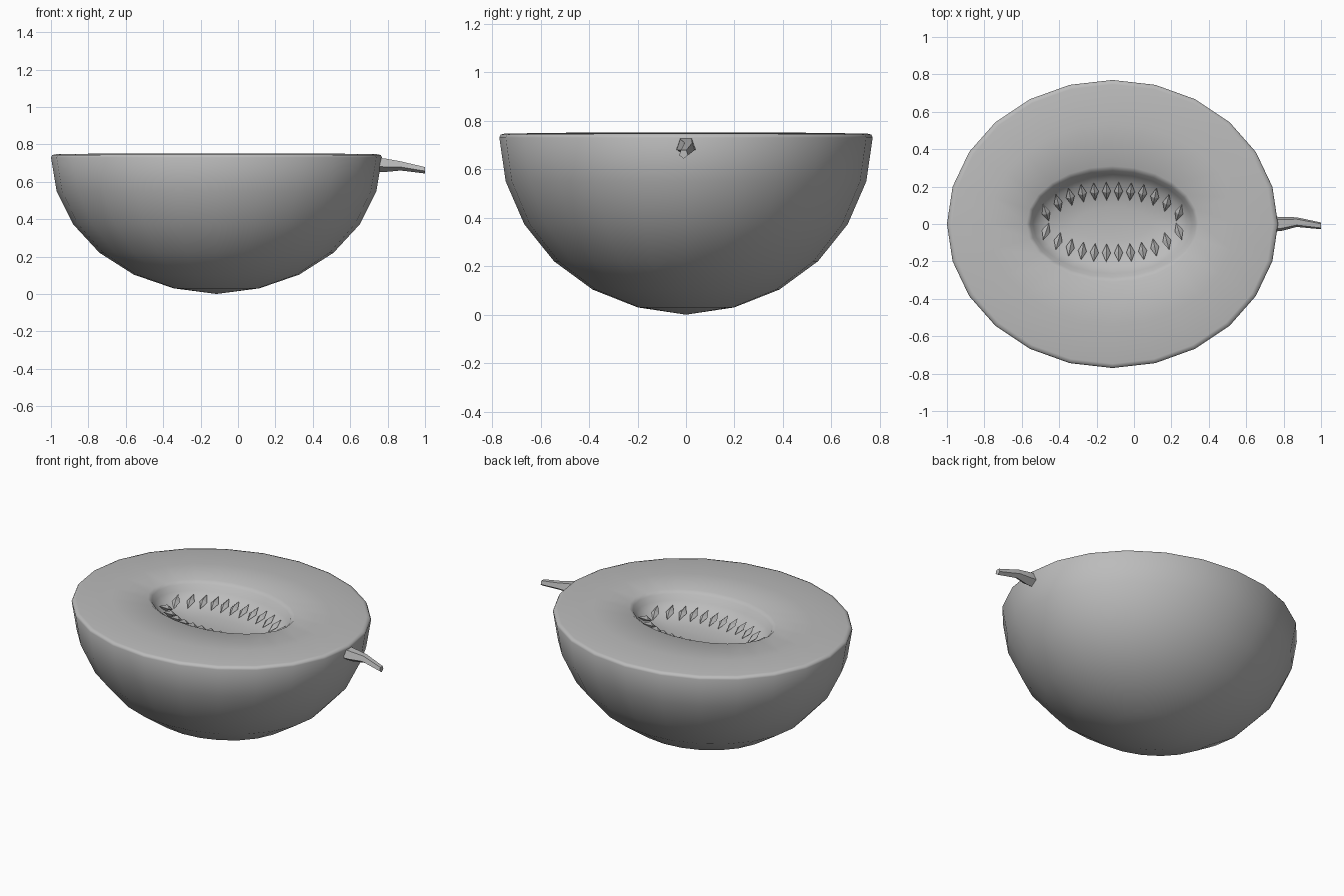
import bpy, bmesh
from math import sin, cos, pi, radians
from mathutils import Matrix, Vector

cube = bpy.data.objects.get("Cube")
if cube:
    bpy.data.objects.remove(cube)

CX, RX, RY, TOP = -0.115, 0.885, 0.77, 0.735
SIDES = 24

grey = bpy.data.materials.new("plain grey")
grey.use_nodes = True
colour = (0.5, 0.5, 0.5, 1)
grey.diffuse_color = colour
grey.node_tree.nodes["Principled BSDF"].inputs["Base Color"].default_value = colour


def finish(bm, name, smooth=True):
    bmesh.ops.recalc_face_normals(bm, faces=bm.faces)
    mesh = bpy.data.meshes.new(name)
    bm.to_mesh(mesh)
    bm.free()
    mesh.materials.append(grey)
    for p in mesh.polygons:
        p.use_smooth = smooth
    obj = bpy.data.objects.new(name, mesh)
    bpy.context.collection.objects.link(obj)
    return obj


def loft(bm, rings, close_start=False, close_end=False):
    """Skin a list of equal point rings with quads."""
    loops = [[bm.verts.new(p) for p in ring] for ring in rings]
    for a, b in zip(loops, loops[1:]):
        for i in range(len(a)):
            j = (i + 1) % len(a)
            bm.faces.new((a[i], a[j], b[j], b[i]))
    for loop, close in ((loops[0], close_start), (loops[-1], close_end)):
        if close:
            centre = sum((v.co for v in loop), Vector()) / len(loop)
            tip = bm.verts.new(centre)
            for i in range(len(loop)):
                bm.faces.new((loop[i], loop[(i + 1) % len(loop)], tip))


def oval(rx, ry, z, n=SIDES):
    return [(CX + rx * cos(2 * pi * i / n), ry * sin(2 * pi * i / n), z)
            for i in range(n)]


# Half melon: rind, rounded rim, cut face and seed hollow in one skin
rings = []
for step in range(1, 6):
    a = radians(90 - 15 * step)
    rings.append(oval(RX * cos(a), RY * cos(a), TOP * (1 - sin(a)) + 0.005))
rings += [oval(RX * k, RY * k, z) for k, z in
          ((1, TOP - 0.005), (0.993, 0.743), (0.97, 0.747))]
rings += [oval(rx, ry, z) for rx, ry, z in
          ((0.66, 0.54, 0.75), (0.46, 0.31, 0.752), (0.44, 0.285, 0.735),
           (0.425, 0.265, 0.70), (0.39, 0.225, 0.665), (0.34, 0.165, 0.64),
           (0.20, 0.09, 0.625))]
bm = bmesh.new()
loft(bm, rings, True, True)
# Lower the pole to the ground
min(bm.verts, key=lambda v: v.co.xy.length + v.co.z if v.co.z < 0.1 else 9)
for v in bm.verts:
    if v.co.z < 0.1 and abs(v.co.x - CX) < 0.001 and abs(v.co.y) < 0.001:
        v.co.z = 0.0
finish(bm, "melon_half")

# Seeds: pointed four-sided kernels leaning on the hollow wall
bm = bmesh.new()
for side in (1, -1):
    for i in range(12):
        t = (i - 5.5) / 5.5
        y = 0.01 + side * 0.165 * (1 - 0.7 * abs(t) ** 3)
        place = (Matrix.Translation((CX + 0.355 * t, y, 0.665))
                 @ Matrix.Rotation(-side * t * radians(18), 4, 'Z')
                 @ Matrix.Rotation(side * radians(27), 4, 'X'))
        ring = [bm.verts.new(place @ Vector(p)) for p in
                ((0.023, 0, 0), (0, 0, 0.02), (-0.023, 0, 0), (0, 0, -0.02))]
        for end in (0.055, -0.055):
            tip = bm.verts.new(place @ Vector((0, end, 0)))
            for k in range(4):
                bm.faces.new((ring[k], ring[(k + 1) % 4], tip))
finish(bm, "seeds", False)

# Stem: bent, tapering five-sided twig
bm = bmesh.new()
sections = ((0.74, 0, 0.695, 0.042), (0.785, 0, 0.692, 0.04),
            (0.87, 0.01, 0.687, 0.027), (1.0, -0.01, 0.663, 0.019))
loft(bm, [[(x, y + r * sin(2 * pi * (k + 0.5) / 5), z + r * cos(2 * pi * (k + 0.5) / 5))
           for k in range(5)] for x, y, z, r in sections], True, True)
stem = finish(bm, "stem")
bpy.context.view_layer.objects.active = stem
stem.select_set(True)
bpy.ops.object.shade_smooth_by_angle(angle=radians(50))
